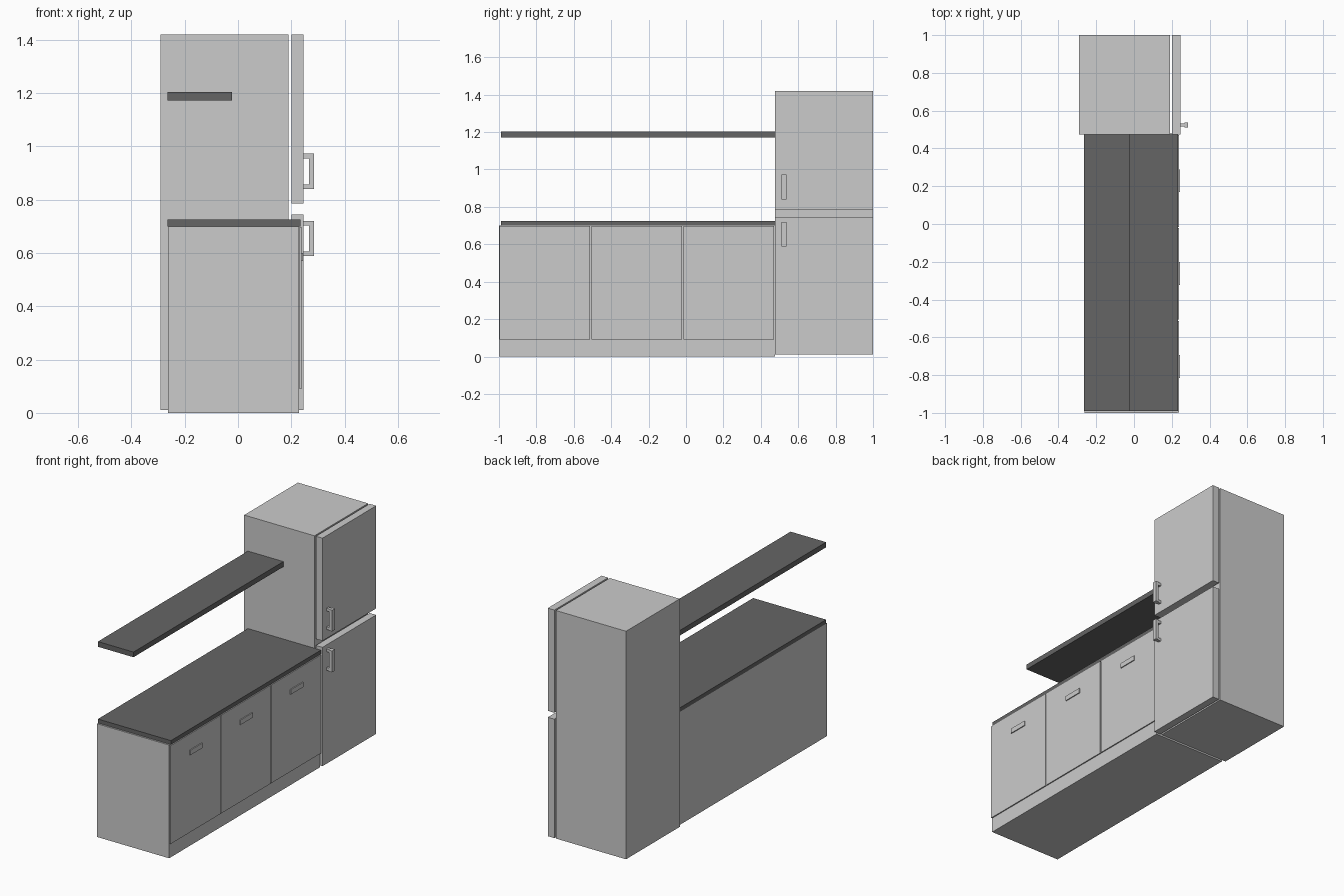
import bpy
import bmesh
from mathutils import Vector

cube = bpy.data.objects.get("Cube")
if cube:
    bpy.data.objects.remove(cube, do_unlink=True)


def make_material(name, value):
    mat = bpy.data.materials.new(name)
    mat.use_nodes = True
    colour = (value, value, value, 1)
    mat.diffuse_color = colour
    mat.node_tree.nodes["Principled BSDF"].inputs["Base Color"].default_value = colour
    return mat


LIGHT = make_material("light grey", 0.6)
DARK = make_material("dark grey", 0.13)


def make_boxes(name, mat, *boxes):
    """One object from boxes given as (x range, y range, z range)."""
    bm = bmesh.new()
    for ranges in boxes:
        low, high = (Vector([r[i] for r in ranges]) for i in (0, 1))
        verts = bmesh.ops.create_cube(bm, size=1)["verts"]
        for v in verts:
            v.co = (low + high) / 2 + v.co * (high - low)
    mesh = bpy.data.meshes.new(name)
    bm.to_mesh(mesh)
    bm.free()
    mesh.materials.append(mat)
    obj = bpy.data.objects.new(name, mesh)
    bpy.context.collection.objects.link(obj)
    return obj


# Refrigerator body and two doors, held off the body by a narrow gap
FRIDGE_Y = (0.475, 1.0)
make_boxes("fridge_body", LIGHT, ((-0.29, 0.19), FRIDGE_Y, (0.01, 1.42)))
make_boxes("fridge_upper_door", LIGHT, ((0.2, 0.245), FRIDGE_Y, (0.785, 1.42)))
make_boxes("fridge_lower_door", LIGHT, ((0.2, 0.245), FRIDGE_Y, (0.01, 0.745)))

# Bracket handles: a vertical grip on two arms
for name, z in (("upper", 0.84), ("lower", 0.588)):
    top = z + 0.132
    arm_x, arm_y = (0.245, 0.268), (0.515, 0.533)
    make_boxes("fridge_" + name + "_handle", LIGHT,
               ((0.267, 0.286), (0.51, 0.538), (z, top)),
               (arm_x, arm_y, (z, z + 0.017)),
               (arm_x, arm_y, (top - 0.017, top)))

# Three base cabinets, each with a plinth, an overlaid door and a pull
WIDTH = 0.4917
for i in range(3):
    y = -1 + i * WIDTH
    end = y + WIDTH
    mid = (y + end) / 2
    n = str(i + 1)
    make_boxes("cabinet_" + n, LIGHT, ((-0.263, 0.229), (y, end), (0, 0.7)))
    make_boxes("cabinet_door_" + n, LIGHT,
               ((0.231, 0.238), (y + 0.002, end - 0.004), (0.09, 0.698)))
    make_boxes("cabinet_pull_" + n, LIGHT,
               ((0.238, 0.244), (mid - 0.06, mid + 0.06), (0.57, 0.6)))

# Worktop and wall shelf
make_boxes("worktop", DARK, ((-0.265, 0.234), (-0.99, 0.48), (0.7, 0.725)))
make_boxes("wall_shelf", DARK, ((-0.265, -0.022), (-0.99, 0.475), (1.172, 1.204)))
